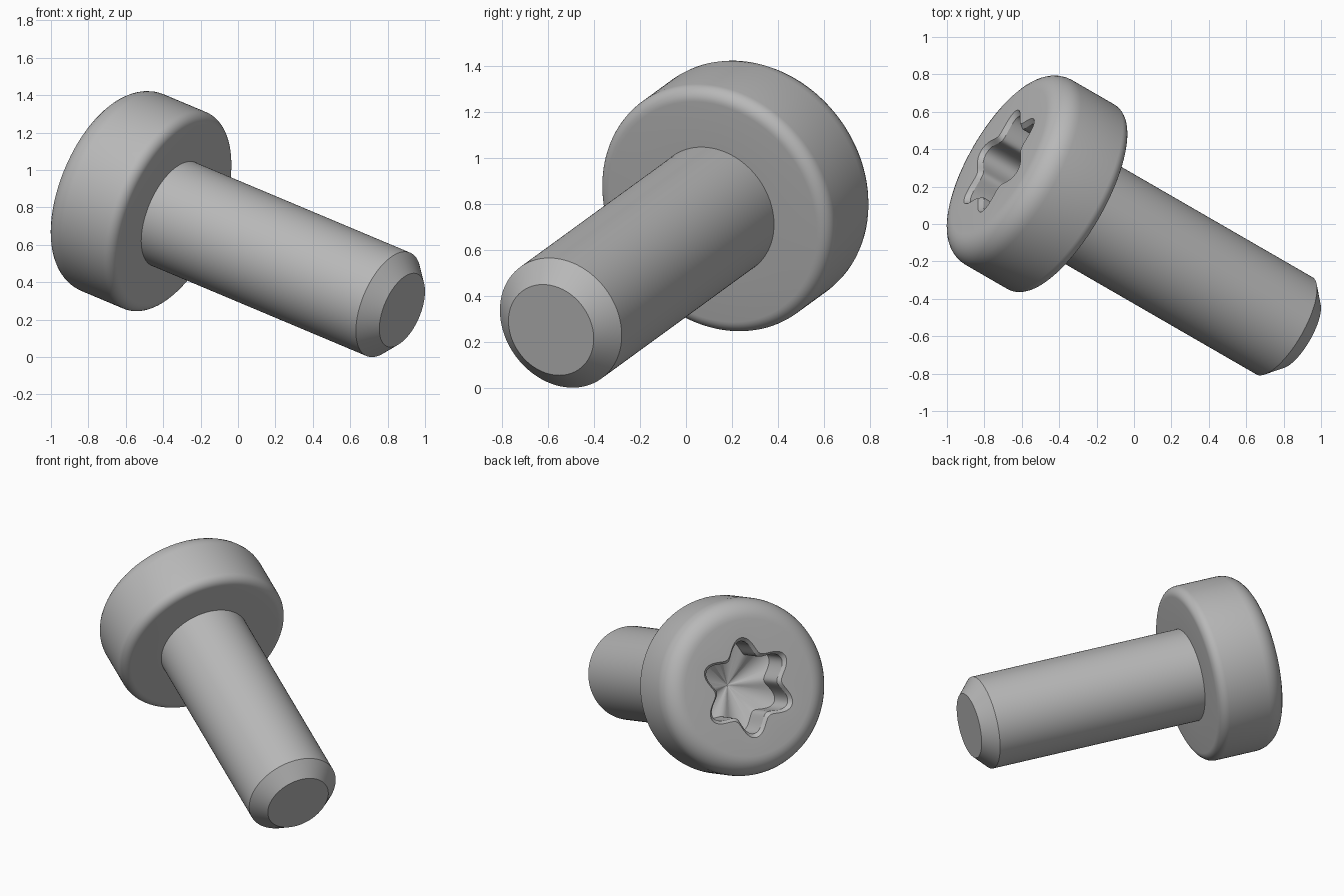
import bpy, bmesh
from math import cos, sin, pi, radians
from mathutils import Matrix, Vector

cube = bpy.data.objects.get("Cube")
if cube:
    bpy.data.objects.remove(cube, do_unlink=True)

SEGMENTS = 144
SHAFT_R, SHAFT_LEN, CHAMFER = 0.3, 1.5, 0.09
HEAD_R, HEAD_H = 0.57, 0.465
TOP_FILLET, SEAT_FILLET = 0.13, 0.06

# Steel material
steel = bpy.data.materials.new("grey_steel")
steel.use_nodes = True
colour = (0.48, 0.48, 0.48, 1)
steel.diffuse_color = colour
bsdf = next(n for n in steel.node_tree.nodes if n.type == 'BSDF_PRINCIPLED')
bsdf.inputs["Base Color"].default_value = colour

# Frame of the tilted screw: the origin is where the shaft meets the head
azimuth, tilt = radians(150), radians(20)
axis = Vector((cos(tilt) * cos(azimuth), cos(tilt) * sin(azimuth), sin(tilt)))
up = (Vector((0, 0, 1)) - axis * axis.z).normalized()
frame = Matrix((up, axis.cross(up), axis)).transposed().to_4x4()
frame.translation = (-0.343, 0.118, 0.764)


def lathe(name, rings):
    """Skin rings of (radius, height, six-lobe wave), closed at both ends."""
    bm = bmesh.new()
    loops = []
    for radius, height, wave in rings:
        loop = []
        for i in range(SEGMENTS):
            a = 2 * pi * i / SEGMENTS
            r = radius + wave * cos(6 * a)
            loop.append(bm.verts.new((r * cos(a), r * sin(a), height)))
        loops.append(loop)
    for low, high in zip(loops, loops[1:]):
        for i in range(SEGMENTS):
            j = (i + 1) % SEGMENTS
            bm.faces.new((low[i], low[j], high[j], high[i]))
    bm.faces.new(loops[0][::-1])
    bm.faces.new(loops[-1])
    bm.transform(frame)
    bmesh.ops.recalc_face_normals(bm, faces=bm.faces)
    mesh = bpy.data.meshes.new(name)
    bm.to_mesh(mesh)
    bm.free()
    mesh.materials.append(steel)
    obj = bpy.data.objects.new(name, mesh)
    bpy.context.collection.objects.link(obj)
    bpy.ops.object.select_all(action='DESELECT')
    obj.select_set(True)
    bpy.context.view_layer.objects.active = obj
    bpy.ops.object.shade_smooth_by_angle(angle=radians(30))
    return obj


def fillet(size, height, start, steps=8):
    """Quarter round at the head's rim, from the start angle upwards."""
    return [(HEAD_R - size + size * cos(start + pi / 2 * k / steps),
             height + size * sin(start + pi / 2 * k / steps), 0)
            for k in range(steps + 1)]


# Shaft with a chamfered tip, sunk slightly into the head
lathe("shaft", [
    (SHAFT_R - CHAMFER, -SHAFT_LEN, 0),
    (SHAFT_R, CHAMFER - SHAFT_LEN, 0),
    (SHAFT_R, 0.03, 0),
])

# Rounded cylinder head with a six-lobed socket and a conical socket floor
head = [(SHAFT_R - 0.02, 0, 0)]
head += fillet(SEAT_FILLET, SEAT_FILLET, -pi / 2)
head += fillet(TOP_FILLET, HEAD_H - TOP_FILLET, 0)
head += [
    (0.278, HEAD_H, 0.046),
    (0.255, HEAD_H - 0.025, 0.045),
    (0.255, HEAD_H - 0.235, 0.045),
    (0.003, HEAD_H - 0.34, 0),
]
lathe("head", head)
